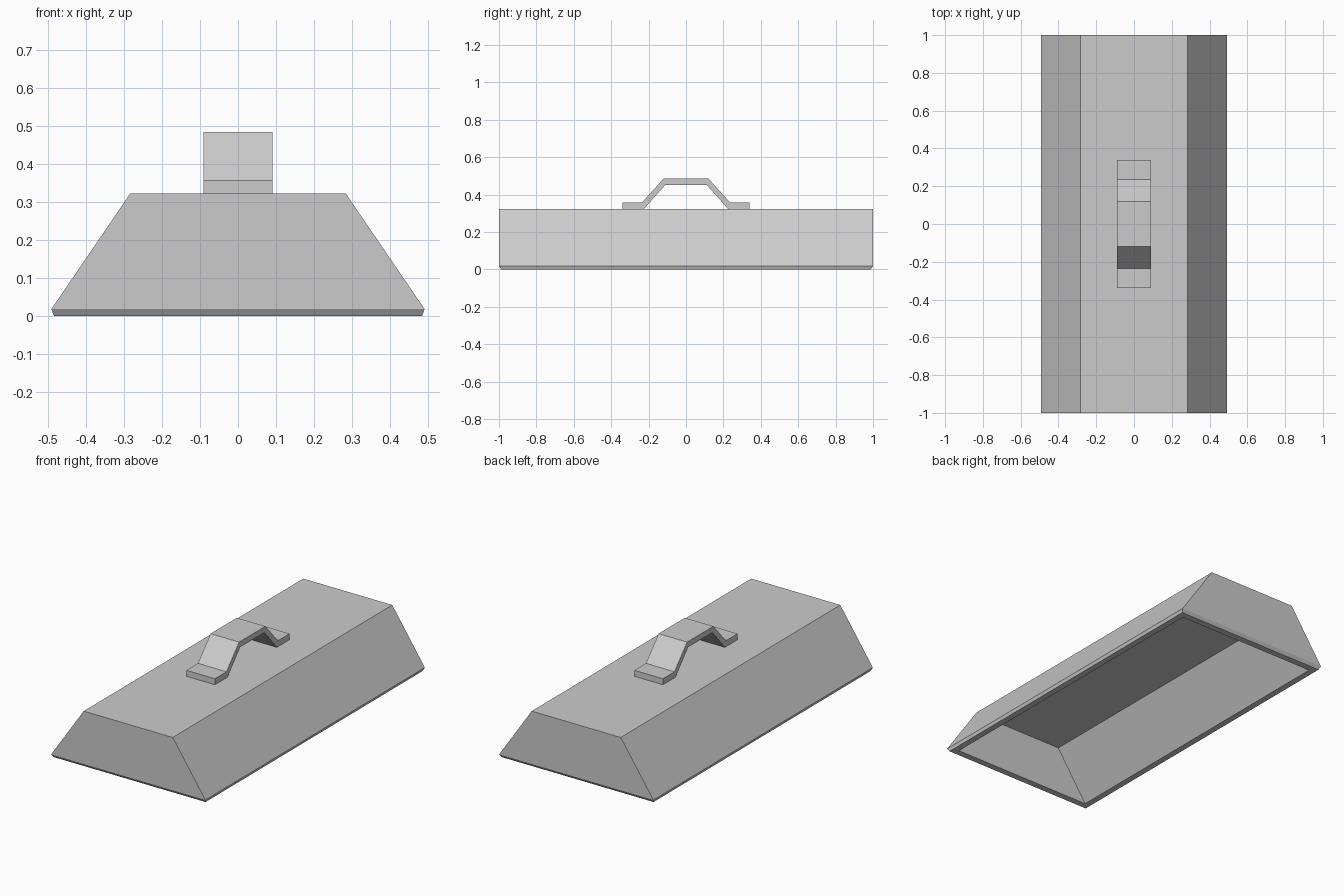
import bpy, bmesh

if "Cube" in bpy.data.objects:
    bpy.data.objects.remove(bpy.data.objects["Cube"])


def make_object(name, bm):
    bmesh.ops.recalc_face_normals(bm, faces=bm.faces)
    mesh = bpy.data.meshes.new(name)
    bm.to_mesh(mesh)
    bm.free()
    obj = bpy.data.objects.new(name, mesh)
    bpy.context.collection.objects.link(obj)
    return obj


def loft_rings(name, rings):
    """Stack of rectangles (half x, half y, z) joined into a closed skin."""
    bm = bmesh.new()
    loops = [[bm.verts.new((sx * x, sy * y, z))
              for sx, sy in ((-1, -1), (1, -1), (1, 1), (-1, 1))]
             for x, y, z in rings]
    for a, b in zip(loops, loops[1:]):
        for i in range(4):
            j = (i + 1) % 4
            bm.faces.new((a[i], a[j], b[j], b[i]))
    bm.faces.new(loops[0])
    bm.faces.new(loops[-1])
    return make_object(name, bm)


def extrude_profile(name, profile, half_width):
    """Closed (y, z) outline extruded along x."""
    bm = bmesh.new()
    face = bm.faces.new([bm.verts.new((-half_width, y, z)) for y, z in profile])
    out = bmesh.ops.extrude_face_region(bm, geom=[face])
    verts = [g for g in out["geom"] if isinstance(g, bmesh.types.BMVert)]
    bmesh.ops.translate(bm, verts=verts, vec=(2 * half_width, 0, 0))
    return make_object(name, bm)


# Hollow lid: outer top, outer edge, chamfered rim, inner edge, inner ceiling
loft_rings("lid_shell", [
    (0.284, 1.0, 0.323),
    (0.492, 1.0, 0.018),
    (0.485, 0.988, 0.0),
    (0.449, 0.95, 0.0),
    (0.258, 0.95, 0.28),
])

# Bent strap handle with flat feet, mirrored across y
outer = [(0.34, 0.323), (0.34, 0.358), (0.235, 0.358), (0.12, 0.485)]
inner = [(0.11, 0.452), (0.225, 0.323)]
mirror = lambda pts: [(-y, z) for y, z in reversed(pts)]
extrude_profile("strap_handle", outer + mirror(outer) + mirror(inner) + inner, 0.091)
